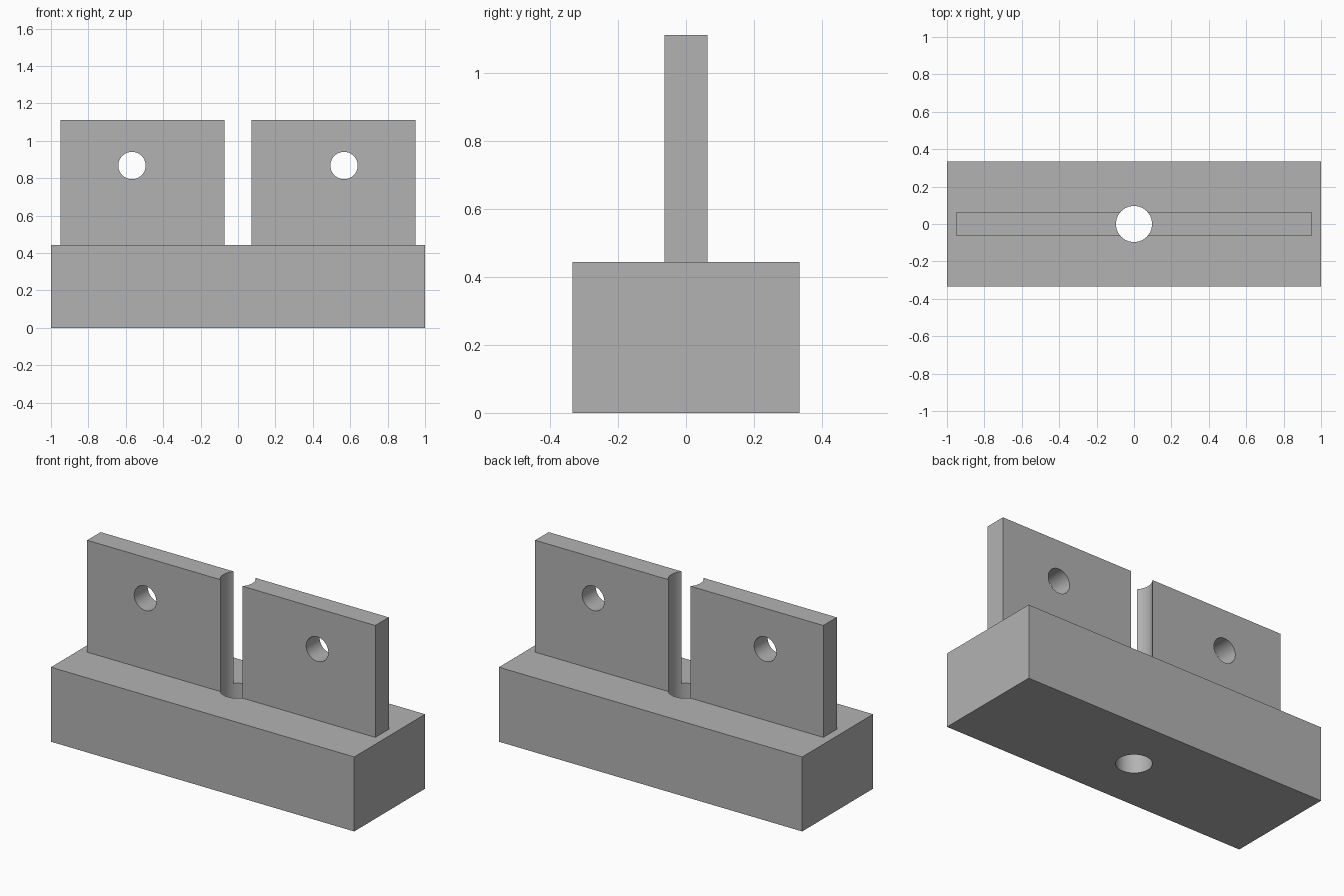
import bpy
from math import pi

cube = bpy.data.objects.get("Cube")
if cube:
    bpy.data.objects.remove(cube, do_unlink=True)

BASE_H, TOP = 0.444, 1.111
PLATE_T = 0.127

grey = bpy.data.materials.new("plain_grey")
grey.use_nodes = True
colour = (0.45, 0.45, 0.45, 1)
grey.diffuse_color = colour
grey.node_tree.nodes["Principled BSDF"].inputs["Base Color"].default_value = colour


def box(name, size, z0):
    bpy.ops.mesh.primitive_cube_add(size=1, location=(0, 0, z0 + size[2] / 2))
    ob = bpy.context.object
    ob.name = name
    ob.scale = size
    bpy.ops.object.transform_apply(location=True, rotation=False, scale=True)
    ob.data.materials.append(grey)
    return ob


def drill(name, radius, location, rotation=(0, 0, 0)):
    bpy.ops.mesh.primitive_cylinder_add(vertices=64, radius=radius, depth=4,
                                        location=location, rotation=rotation)
    ob = bpy.context.object
    ob.name = name
    ob.data.materials.append(grey)
    return ob


def combine(target, tool, operation):
    mod = target.modifiers.new(operation.title(), 'BOOLEAN')
    mod.operation = operation
    mod.solver = 'EXACT'
    mod.object = tool
    bpy.context.view_layer.objects.active = target
    bpy.ops.object.modifier_apply(modifier=mod.name)
    bpy.data.objects.remove(tool, do_unlink=True)


# Block with an upright plate, sunk slightly into it so they join cleanly
bracket = box("mounting_block", (2, 0.667, BASE_H), 0)
plate = box("upright_plate", (1.9, PLATE_T, TOP - BASE_H + 0.1), BASE_H - 0.1)
combine(bracket, plate, 'UNION')

# Vertical bore splits the plate and runs through the block
combine(bracket, drill("centre_bore", 0.0965, (0, 0, 0)), 'DIFFERENCE')

# One cross hole in each half of the plate
for side in (-1, 1):
    hole = drill("cross_hole", 0.073, (side * 0.567, 0, 0.868), (pi / 2, 0, 0))
    combine(bracket, hole, 'DIFFERENCE')

# Smooth bores, crisp edges
bpy.ops.object.select_all(action='DESELECT')
bracket.select_set(True)
bpy.context.view_layer.objects.active = bracket
bpy.ops.object.shade_smooth_by_angle(angle=pi / 6)
